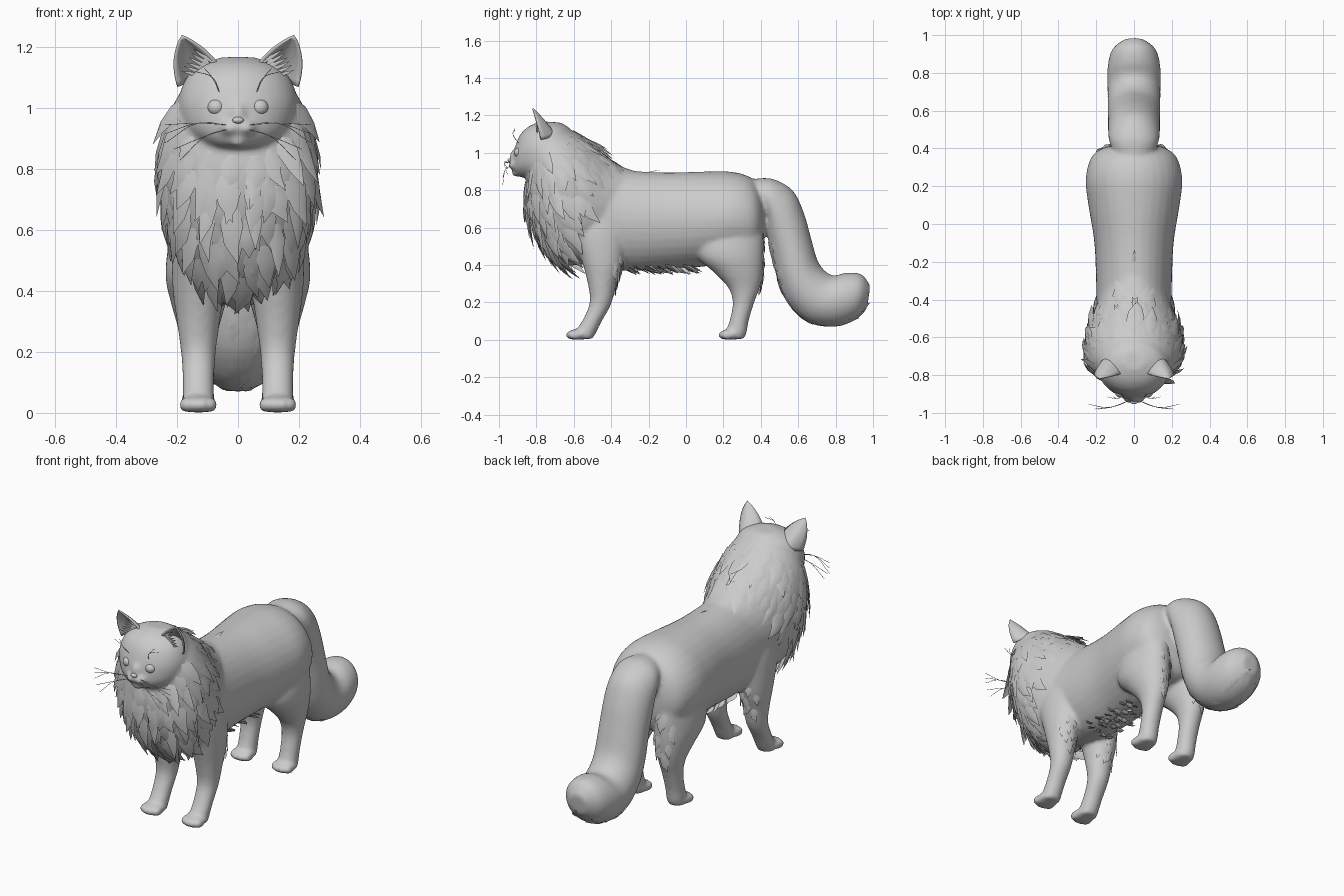
import bpy, bmesh, math, random
from mathutils import Vector, Matrix

random.seed(4)
if "Cube" in bpy.data.objects:
    bpy.data.objects.remove(bpy.data.objects["Cube"])

grey = bpy.data.materials.new("soft grey")
grey.use_nodes = True
GREY = (0.6, 0.6, 0.6, 1)
grey.diffuse_color = GREY
grey.node_tree.nodes["Principled BSDF"].inputs["Base Color"].default_value = GREY


def finish(name, bm, angle=60):
    bmesh.ops.recalc_face_normals(bm, faces=bm.faces)
    mesh = bpy.data.meshes.new(name)
    bm.to_mesh(mesh)
    bm.free()
    mesh.materials.append(grey)
    ob = bpy.data.objects.new(name, mesh)
    bpy.context.collection.objects.link(ob)
    bpy.ops.object.select_all(action="DESELECT")
    ob.select_set(True)
    bpy.context.view_layer.objects.active = ob
    bpy.ops.object.shade_smooth_by_angle(angle=math.radians(angle))
    return ob


# Section = (y, z of one side, y, z of the opposite side, half width)
def section(path, t):
    f = max(0, min(t, 1)) * (len(path) - 1)
    i = min(int(f), len(path) - 2)
    f -= i
    p = [path[max(0, min(j, len(path) - 1))] for j in range(i - 1, i + 3)]
    return [0.5 * (2 * b + (c - a) * f + (2 * a - 5 * b + 4 * c - d) * f ** 2
            + (3 * b - a - 3 * c + d) * f ** 3) for a, b, c, d in zip(*p)]


def surface(path, t, ang, x=0):
    ya, za, yb, zb, w = section(path, t)
    mid = Vector((x, (ya + yb) / 2, (za + zb) / 2))
    half = Vector((0, (ya - yb) / 2, (za - zb) / 2))
    return mid + half * math.cos(ang) + Vector((w * math.sin(ang), 0, 0))


def loft(bm, path, x=0, rings=30, sides=32):
    rows = [[bm.verts.new(surface(path, r / rings, math.tau * s / sides, x))
             for s in range(sides)] for r in range(rings + 1)]
    for a, b in zip(rows, rows[1:]):
        for s in range(sides):
            n = (s + 1) % sides
            bm.faces.new((a[s], a[n], b[n], b[s]))
    bm.faces.new(rows[0])
    bm.faces.new(rows[-1][::-1])


def ball(bm, pos, size):
    m = Matrix.Translation(pos) @ Matrix.Diagonal((*size, 1))
    bmesh.ops.create_uvsphere(bm, u_segments=24, v_segments=14, radius=1, matrix=m)


# Pointed, slightly ridged lock of fur; bend curls the tip along the normal
def lock(bm, root, along, normal, length, width, bend=0.0):
    along = along.normalized()
    side = along.cross(normal).normalized()
    up = side.cross(along).normalized()
    rows = []
    for s, w in ((0, .6), (.3, 1), (.65, .65)):
        c = root + along * length * s + up * bend * length * s * s
        rows.append([bm.verts.new(c + side * width * w * k / 2 + up * width * h)
                     for k, h in ((-1, 0), (0, .12), (1, 0))])
    tip = bm.verts.new(root + along * length + up * bend * length + side * width * random.uniform(-.4, .4))
    for a, b in zip(rows, rows[1:]):
        for k in (0, 1):
            bm.faces.new((a[k], a[k + 1], b[k + 1], b[k]))
    for k in (0, 1):
        bm.faces.new((rows[-1][k], rows[-1][k + 1], tip))


# Lock rooted on a lofted surface, following it and lifting away by lift
def surface_lock(bm, path, t, ang, x, length, width, lift, droop=0.0, bend=0.0):
    p = surface(path, t, ang, x)
    d = surface(path, t + .06, ang, x) - p
    normal = (surface(path, t, ang + .05, x) - p).cross(d)
    if normal.dot(p - surface(path, t, ang + math.pi, x)) < 0:
        normal.negate()
    normal.normalize()
    along = d.normalized() + normal * lift + Vector((0, 0, -droop))
    lock(bm, p - normal * .004, along, normal, length, width, bend)


torso = [(-.62, .85, -.68, .55, .12), (-.5, .93, -.58, .42, .19), (-.3, .905, -.34, .37, .2),
         (-.1, .895, -.1, .38, .21), (.1, .9, .08, .39, .24), (.25, .898, .22, .41, .256),
         (.35, .865, .36, .43, .225), (.405, .79, .41, .5, .15), (.425, .7, .425, .6, .04)]
mane = [(-.8, 1.13, -.84, .92, .13), (-.69, 1.155, -.86, .8, .205), (-.57, 1.095, -.84, .66, .25),
        (-.46, 1.01, -.77, .5, .255), (-.37, .94, -.65, .4, .225), (-.25, .895, -.46, .42, .16)]
head = [(-.87, .868, -.72, .868, .05), (-.905, .88, -.66, .88, .11), (-.925, .92, -.6, .91, .165),
        (-.925, .97, -.58, .96, .19), (-.915, 1.03, -.58, 1.03, .195), (-.885, 1.1, -.6, 1.09, .172),
        (-.835, 1.145, -.62, 1.13, .13), (-.77, 1.168, -.67, 1.162, .06)]
tail = [(.36, .86, .36, .7, .1), (.46, .862, .42, .66, .132), (.57, .8, .44, .53, .138),
        (.63, .68, .465, .42, .138), (.67, .54, .495, .3, .14), (.71, .41, .55, .185, .14),
        (.78, .345, .66, .09, .14), (.86, .36, .8, .07, .14), (.94, .35, .91, .11, .115),
        (.985, .29, .97, .18, .05)]
front_leg = [(-.62, .7, -.3, .7, .06), (-.61, .58, -.32, .55, .085), (-.56, .43, -.34, .4, .085),
             (-.525, .3, -.375, .29, .07), (-.515, .2, -.4, .19, .057), (-.55, .11, -.45, .1, .052),
             (-.58, .06, -.48, .04, .052), (-.57, .005, -.5, .005, .047)]
hind_leg = [(.12, .72, .34, .72, .04), (.07, .58, .405, .6, .09), (.06, .45, .415, .46, .108),
            (.15, .36, .41, .36, .09), (.225, .28, .395, .28, .068), (.25, .2, .365, .2, .056),
            (.235, .11, .335, .1, .052), (.22, .06, .325, .04, .052), (.23, .005, .31, .005, .047)]

# Body, limbs, head and tail fused into one smooth skin
bm = bmesh.new()
for path in (torso, mane, head, tail):
    loft(bm, path)
for s in (-1, 1):
    x = s * .13
    loft(bm, front_leg, x)
    loft(bm, hind_leg, x)
    for y in (-.57, .245):
        ball(bm, (x, y, .03), (.062, .062, .03))
        for k in (-1.5, -.5, .5, 1.5):
            ball(bm, (x + k * .028, y - .04 + .006 * k * k, .026), (.021, .036, .026))
    ball(bm, (s * .024, -.918, .935), (.036, .032, .026))
ball(bm, (0, -.905, .893), (.032, .028, .022))
ball(bm, (0, -.915, .975), (.026, .03, .045))
body = finish("body", bm, 180)
mod = body.modifiers.new("fuse", "REMESH")
mod.mode, mod.voxel_size, mod.use_smooth_shade = "VOXEL", .011, True
mod = body.modifiers.new("soften", "SMOOTH")
mod.factor, mod.iterations = .5, 8

# Nose and eyes
bm = bmesh.new()
ball(bm, (0, -.942, .96), (.019, .012, .011))
finish("nose", bm, 180)
for s, side in ((1, "left"), (-1, "right")):
    bm = bmesh.new()
    ball(bm, (s * .071, -.892, 1.002), (.029, .027, .027))
    finish(side + "_eye", bm, 180)

    # Cupped ear with fur inside
    bm = bmesh.new()
    n, rows = 10, []
    inner, outer = Vector((.062, -.79, 1.135)), Vector((.196, -.775, 1.07))
    tip = Vector((.183, -.82, 1.237))
    for r in range(n + 1):
        u = r / n
        row = []
        for c in range(n + 1):
            v = c / n
            p = inner.lerp(outer, v).lerp(tip, u)
            bow = (1 - (2 * v - 1) ** 2) * (1 - u)
            p += Vector((.03 * (v - .4) * u * (1 - u) * 4, .08 * bow, .02 * u * (1 - u)))
            row.append(bm.verts.new((s * p.x, p.y, p.z)))
        rows.append(row)
    for a, b in zip(rows, rows[1:]):
        for c in range(n):
            bm.faces.new((a[c], a[c + 1], b[c + 1], b[c]))
    bmesh.ops.remove_doubles(bm, verts=bm.verts, dist=.0005)
    ear = finish(side + "_ear", bm, 60)
    mod = ear.modifiers.new("thickness", "SOLIDIFY")
    mod.thickness, mod.offset = .008, 0
    bm = bmesh.new()
    for k in range(6):
        lock(bm, Vector((s * (.082 + .006 * k), -.788, 1.15 - .01 * k)),
             Vector((s * .8, -.1, .5 - .05 * k)), Vector((0, -1, 0)), .08, .014, .1)
    finish(side + "_ear_fur", bm)

# Overlapping locks of the mane, shorter coverage on the flanks
bm = bmesh.new()
for row in range(10):
    count = 17 + row
    for k in range(count):
        ang = math.tau * (k + .5 * (row % 2) + random.uniform(-.3, .3)) / count
        t = .14 + .066 * row + random.uniform(-.025, .025)
        if (row < 3 and math.cos(ang) > .2) or (t > .68 and -.7 < math.cos(ang) < .75):
            continue
        surface_lock(bm, mane, t, ang, 0, random.uniform(.11, .19), random.uniform(.055, .085),
                     random.uniform(.04, .26), .45 * abs(math.sin(ang)), random.uniform(-.16, .02))
finish("mane_locks", bm)

# Fringes under the belly, behind the legs and on the tail
bm = bmesh.new()
for k in range(46):
    y = random.uniform(-.36, .05)
    x = random.uniform(-.09, .09)
    lock(bm, Vector((x, y, .385 + x * x * 2)), Vector((x, .5, -.28)),
         Vector((random.uniform(-1, 1), 0, -1)), .07, .035)
lock(bm, Vector((0, -.21, .893)), Vector((0, 1, .2)), Vector((0, 0, 1)), .075, .025)
finish("belly_and_back_tufts", bm)
bm = bmesh.new()
for x in (-.13, .13):
    for k in range(14):
        surface_lock(bm, hind_leg, .13 + .024 * k, math.pi + random.uniform(-.6, .6), x, .085, .04, .15)
    for k in range(12):
        surface_lock(bm, front_leg, .22 + .019 * k, math.pi + random.uniform(-.8, .8), x, .065, .035, .25)
finish("leg_fringe", bm)
bm = bmesh.new()
for k in range(34):
    surface_lock(bm, tail, random.uniform(.2, .94), math.pi + random.uniform(-.8, .8), 0, .085, .055, .04)
finish("tail_fringe", bm)

# Whiskers and brow hairs as thin curves
curve = bpy.data.curves.new("whiskers", "CURVE")
curve.dimensions, curve.bevel_depth, curve.bevel_resolution = "3D", .0011, 1
hairs = [((.04, -.94, .945), (.13, -.97, .95), (.24, -.955, .945 - .03 * k)) for k in range(3)]
hairs += [((.035, -.94, .93), (.1, -.965, .91), (.19 + .02 * k, -.98, .83 + .035 * k)) for k in range(2)]
hairs += [((.06, -.895, 1.05), (.085, -.925, 1.1), (.11 + .03 * k, -.915, 1.13 - .01 * k)) for k in range(2)]
for hair in hairs:
    for s in (-1, 1):
        spline = curve.splines.new("BEZIER")
        spline.bezier_points.add(2)
        for point, (x, y, z) in zip(spline.bezier_points, hair):
            point.co = (s * x, y, z)
            point.handle_left_type = point.handle_right_type = "AUTO"
curve.materials.append(grey)
bpy.context.collection.objects.link(bpy.data.objects.new("whiskers", curve))
